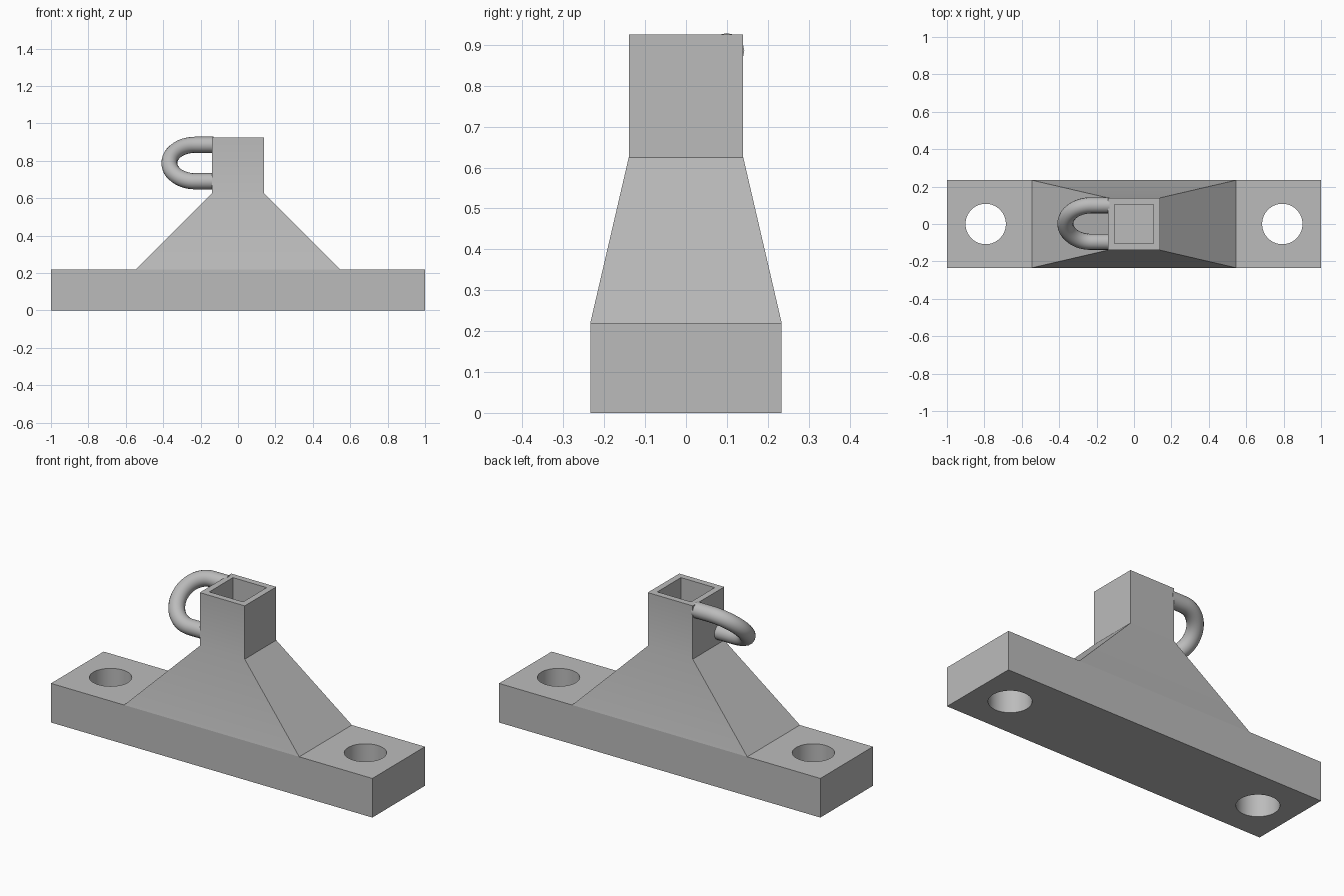
import bpy, bmesh, math
from mathutils import Vector

if "Cube" in bpy.data.objects:
    bpy.data.objects.remove(bpy.data.objects["Cube"], do_unlink=True)

grey = bpy.data.materials.new("plain grey")
colour = (0.5, 0.5, 0.5, 1)
grey.use_nodes = True
grey.diffuse_color = colour
grey.node_tree.nodes["Principled BSDF"].inputs["Base Color"].default_value = colour

BASE_TOP, NECK, TOP = 0.22, 0.625, 0.925
DEPTH, POST = 0.234, 0.14


def select(obj):
    bpy.ops.object.select_all(action='DESELECT')
    obj.select_set(True)
    bpy.context.view_layer.objects.active = obj


def finish(obj, name):
    obj.name = name
    obj.data.materials.clear()
    obj.data.materials.append(grey)
    select(obj)
    bpy.ops.object.shade_smooth_by_angle(angle=math.radians(30))


# Base plate with a bolt hole at each end
bpy.ops.mesh.primitive_cube_add(size=1, location=(0, 0, BASE_TOP / 2))
base = bpy.context.object
base.scale = (2, 2 * DEPTH, BASE_TOP)
bpy.ops.object.transform_apply(location=True, scale=True)
for side in (-1, 1):
    bpy.ops.mesh.primitive_cylinder_add(
        vertices=64, radius=0.108, depth=1, location=(0.793 * side, 0, BASE_TOP / 2))
    cutter = bpy.context.object
    cutter.hide_render = True
    select(base)
    cut = base.modifiers.new("bolt_hole", 'BOOLEAN')
    cut.object = cutter
    cut.solver = 'EXACT'
    bpy.ops.object.modifier_apply(modifier=cut.name)
    bpy.data.objects.remove(cutter, do_unlink=True)
finish(base, "base_plate")

# Tapered pedestal running into a square post with a socket in its top
bm = bmesh.new()
rings = []
for x, y, z in ((0.545, DEPTH, BASE_TOP), (POST, POST, NECK), (POST, POST, TOP),
                (0.105, 0.105, TOP), (0.105, 0.105, NECK)):
    rings.append([bm.verts.new((sx * x, sy * y, z))
                  for sx, sy in ((-1, -1), (1, -1), (1, 1), (-1, 1))])
for low, high in zip(rings, rings[1:]):
    for i in range(4):
        j = (i + 1) % 4
        bm.faces.new((low[i], low[j], high[j], high[i]))
bm.faces.new(rings[-1])
mesh = bpy.data.meshes.new("pedestal")
bm.to_mesh(mesh)
bm.free()
pedestal = bpy.data.objects.new("pedestal", mesh)
bpy.context.collection.objects.link(pedestal)
finish(pedestal, "pedestal_and_post")

# Round-bar loop on the side of the post, tilted across it diagonally
radius, bend_x = 0.138, -0.229
across = Vector((0, 1, 1)).normalized()
centre = Vector((bend_x, 0.002, 0.788))
start = Vector((-0.13 - bend_x, 0, 0))
path = [start + across * radius]
for i in range(33):
    a = math.pi * i / 32
    path.append(Vector((-math.sin(a) * radius, 0, 0)) + across * math.cos(a) * radius)
path.append(start - across * radius)

curve = bpy.data.curves.new("loop", 'CURVE')
curve.dimensions = '3D'
curve.bevel_depth = 0.043
curve.bevel_resolution = 6
curve.use_fill_caps = True
spline = curve.splines.new('POLY')
spline.points.add(len(path) - 1)
for point, offset in zip(spline.points, path):
    point.co = (*(centre + offset), 1)
loop = bpy.data.objects.new("side_loop", curve)
bpy.context.collection.objects.link(loop)
select(loop)
bpy.ops.object.convert(target='MESH')
finish(bpy.context.object, "side_loop")
